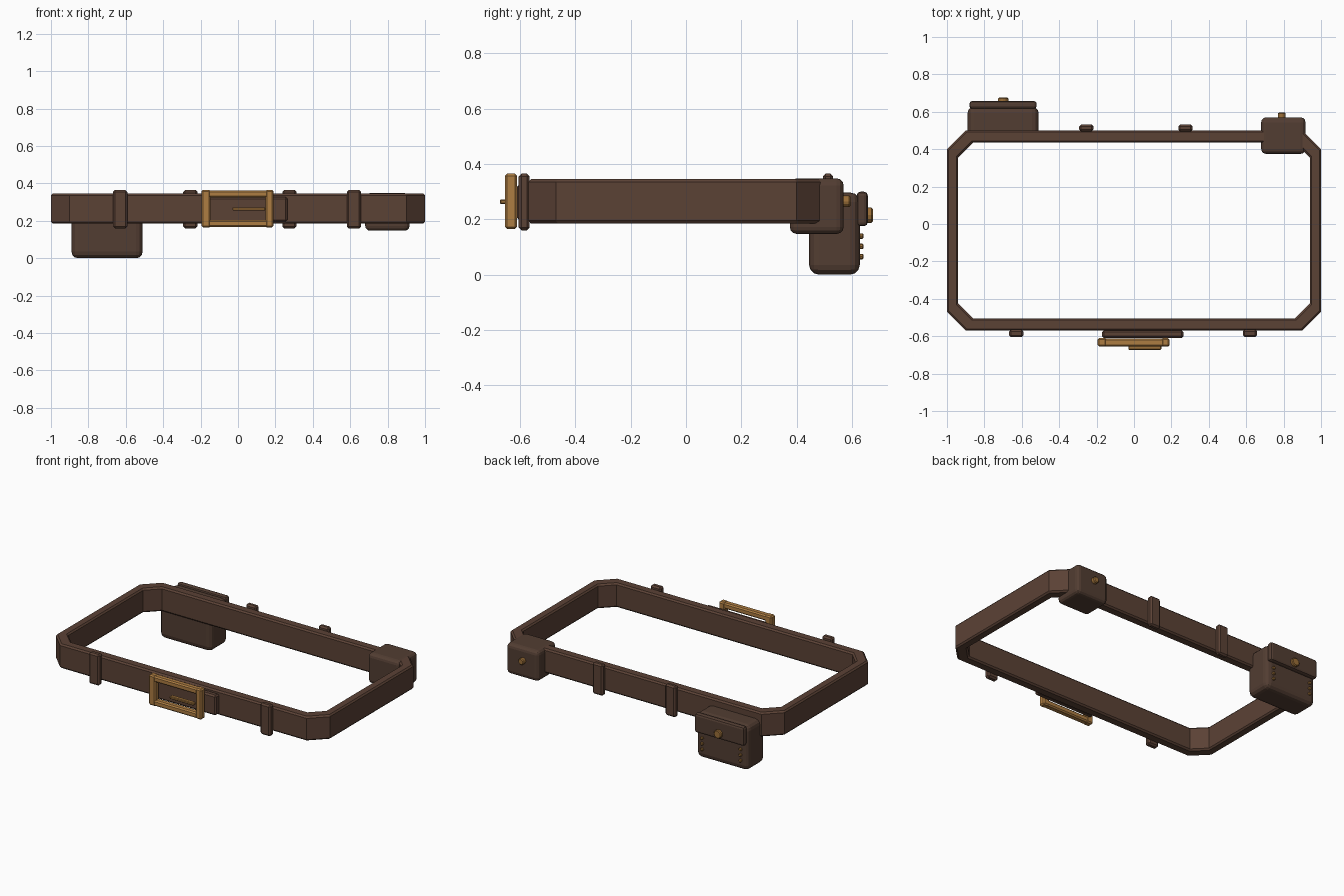
import bpy, bmesh, math
from mathutils import Matrix

cube = bpy.data.objects.get("Cube")
if cube:
    bpy.data.objects.remove(cube, do_unlink=True)


def material(name, rgb):
    m = bpy.data.materials.new(name)
    m.use_nodes = True
    m.diffuse_color = (*rgb, 1)
    m.node_tree.nodes["Principled BSDF"].inputs["Base Color"].default_value = (*rgb, 1)
    return m


belt_leather = material("belt leather", (0.105, 0.054, 0.036))
pouch_leather = material("pouch leather", (0.085, 0.047, 0.032))
brass = material("brass", (0.42, 0.205, 0.055))
dark_brass = material("dark brass", (0.33, 0.16, 0.04))


def finish(name, bm, mat, bevel=0, segments=1):
    bmesh.ops.recalc_face_normals(bm, faces=bm.faces)
    mesh = bpy.data.meshes.new(name)
    bm.to_mesh(mesh)
    bm.free()
    mesh.materials.append(mat)
    ob = bpy.data.objects.new(name, mesh)
    bpy.context.collection.objects.link(ob)
    if bevel:
        mod = ob.modifiers.new("Bevel", "BEVEL")
        mod.width, mod.segments = bevel, segments
        mod.limit_method, mod.angle_limit = "ANGLE", math.radians(60)
    return ob


def box(name, x, y, z, mat, bevel=0.008, segments=1):
    """Bevelled box from (low, high) pairs on each axis."""
    bm = bmesh.new()
    bmesh.ops.create_cube(bm, size=1)
    for v in bm.verts:
        v.co = [(lo + hi) / 2 + c * (hi - lo) for c, (lo, hi) in zip(v.co, (x, y, z))]
    return finish(name, bm, mat, bevel, segments)


def stud(name, x, y, z, radius, depth, mat, sides=12, bevel=0.005):
    """Round stud whose axis points backwards, starting at y."""
    bm = bmesh.new()
    turn = Matrix.Translation((x, y + depth / 2, z)) @ Matrix.Rotation(math.pi / 2, 4, "X")
    bmesh.ops.create_cone(bm, cap_ends=True, segments=sides, radius1=radius,
                          radius2=radius, depth=depth, matrix=turn)
    return finish(name, bm, mat, bevel)


# Belt: octagonal strap ring
def ring(x, front, back, cut):
    right = [(x - cut, front), (x, front + cut), (x, back - cut), (x - cut, back)]
    return right + [(-a, b) for a, b in reversed(right)]


bm = bmesh.new()
loops = [[bm.verts.new((a, b, z)) for a, b in pts]
         for pts, z in ((ring(1, -0.57, 0.5, 0.1), 0.185), (ring(1, -0.57, 0.5, 0.1), 0.345),
                        (ring(0.94, -0.505, 0.435, 0.08), 0.345),
                        (ring(0.94, -0.505, 0.435, 0.08), 0.185))]
for k in range(4):
    low, high = loops[k], loops[(k + 1) % 4]
    for i in range(8):
        j = (i + 1) % 8
        bm.faces.new((low[i], low[j], high[j], high[i]))
finish("belt_strap", bm, belt_leather, 0.01)

# Keeper loops on the front and back
for side, y, centres in (("front", (-0.605, -0.565), (-0.63, 0.62)),
                         ("back", (0.495, 0.532), (-0.255, 0.275))):
    for end, x in zip(("right", "left"), centres):
        box(f"{side}_loop_{end}", (x - 0.038, x + 0.038), y, (0.16, 0.365), belt_leather, 0.01)

# Belt tip and buckle
box("belt_tip", (-0.17, 0.265), (-0.61, -0.568), (0.195, 0.328), belt_leather, 0.01)
for end, x in (("right", (-0.195, -0.146)), ("left", (0.146, 0.19))):
    box(f"buckle_side_{end}", x, (-0.655, -0.61), (0.165, 0.365), brass)
for end, z in (("bottom", (0.167, 0.205)), ("top", (0.325, 0.363))):
    box(f"buckle_bar_{end}", (-0.16, 0.16), (-0.655, -0.612), z, brass)
box("buckle_prong", (-0.03, 0.146), (-0.673, -0.645), (0.255, 0.272), dark_brass, 0.004)

# Large pouch with flap, button and stitching studs
box("large_pouch", (-0.89, -0.51), (0.445, 0.628), (0, 0.297), pouch_leather, 0.035, 3)
box("large_pouch_flap", (-0.88, -0.52), (0.617, 0.657), (0.175, 0.3), pouch_leather, 0.014, 2)
stud("large_pouch_button", -0.70, 0.65, 0.215, 0.028, 0.025, dark_brass)
for end, x in (("right", -0.84), ("left", -0.56)):
    for row in range(3):
        stud(f"pouch_stitch_{end}_{row + 1}", x, 0.622, 0.065 + 0.037 * row,
             0.01, 0.019, dark_brass, 8, 0.003)

# Small pouch on the left back corner
box("small_pouch", (0.68, 0.917), (0.375, 0.57), (0.147, 0.348), pouch_leather, 0.026, 3)
stud("small_pouch_button", 0.79, 0.565, 0.265, 0.021, 0.03, dark_brass)
